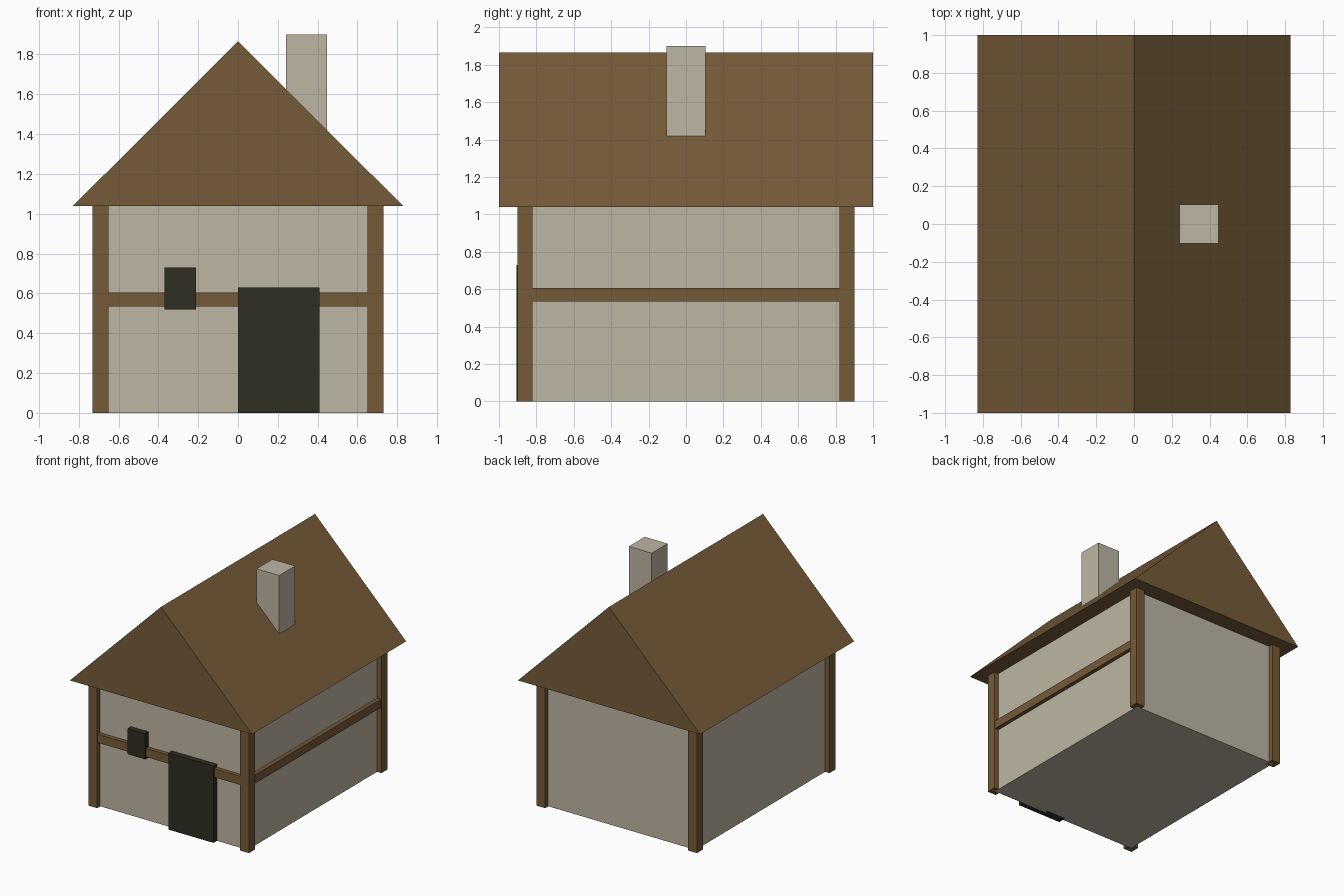
import bpy

if "Cube" in bpy.data.objects:
    bpy.data.objects.remove(bpy.data.objects["Cube"])


def material(name, srgb):
    m = bpy.data.materials.new(name)
    lin = [((c / 255 + 0.055) / 1.055) ** 2.4 for c in srgb]
    m.diffuse_color = (*lin, 1)
    m.use_nodes = True
    m.node_tree.nodes["Principled BSDF"].inputs["Base Color"].default_value = m.diffuse_color
    return m


PLASTER = material("plaster", (190, 182, 164))
TIMBER = material("brown timber", (118, 91, 57))
DARK = material("dark opening", (46, 46, 35))


def mesh_object(name, verts, faces, mat):
    me = bpy.data.meshes.new(name)
    me.from_pydata(verts, [], faces)
    me.materials.append(mat)
    ob = bpy.data.objects.new(name, me)
    bpy.context.collection.objects.link(ob)
    return ob


def box(name, xs, ys, zs, mat):
    verts = [(x, y, z) for x in xs for y in ys for z in zs]
    faces = [(0, 1, 3, 2), (4, 6, 7, 5), (0, 4, 5, 1),
             (2, 3, 7, 6), (0, 2, 6, 4), (1, 5, 7, 3)]
    return mesh_object(name, verts, faces, mat)


WX, WY, EAVE, RIDGE = 0.69, 0.86, 1.04, 1.865   # wall half sizes and roof heights

# Plaster body
box("walls", (-WX, WX), (-WY, WY), (0, EAVE), PLASTER)

# Corner posts, centred on the wall corners
for sx, side in ((-1, "left"), (1, "right")):
    for sy, end in ((-1, "front"), (1, "back")):
        x, y = sx * WX, sy * WY
        box(f"{end}_{side}_post", (x - 0.04, x + 0.04), (y - 0.04, y + 0.04),
            (0, EAVE), TIMBER)

# Horizontal beams, on the front and right walls only
box("front_beam", (-WX, WX), (-WY - 0.033, -WY + 0.033), (0.535, 0.605), TIMBER)
box("right_beam", (WX - 0.033, WX + 0.033), (-WY, WY), (0.535, 0.605), TIMBER)

# Door and window slabs
box("door", (0.0, 0.41), (-WY - 0.045, -WY + 0.03), (0, 0.63), DARK)
box("window", (-0.37, -0.21), (-WY - 0.045, -WY + 0.03), (0.52, 0.73), DARK)

# Solid gable roof: triangle profile extruded along y
profile = [(-0.828, EAVE), (0.828, EAVE), (0, RIDGE)]
mesh_object("roof", [(x, y, z) for y in (-1, 1) for x, z in profile],
            [(0, 1, 2), (5, 4, 3), (0, 3, 4, 1), (1, 4, 5, 2), (2, 5, 3, 0)], TIMBER)

# Chimney, sunk into the roof
box("chimney", (0.24, 0.447), (-0.103, 0.103), (1.2, 1.9), PLASTER)
